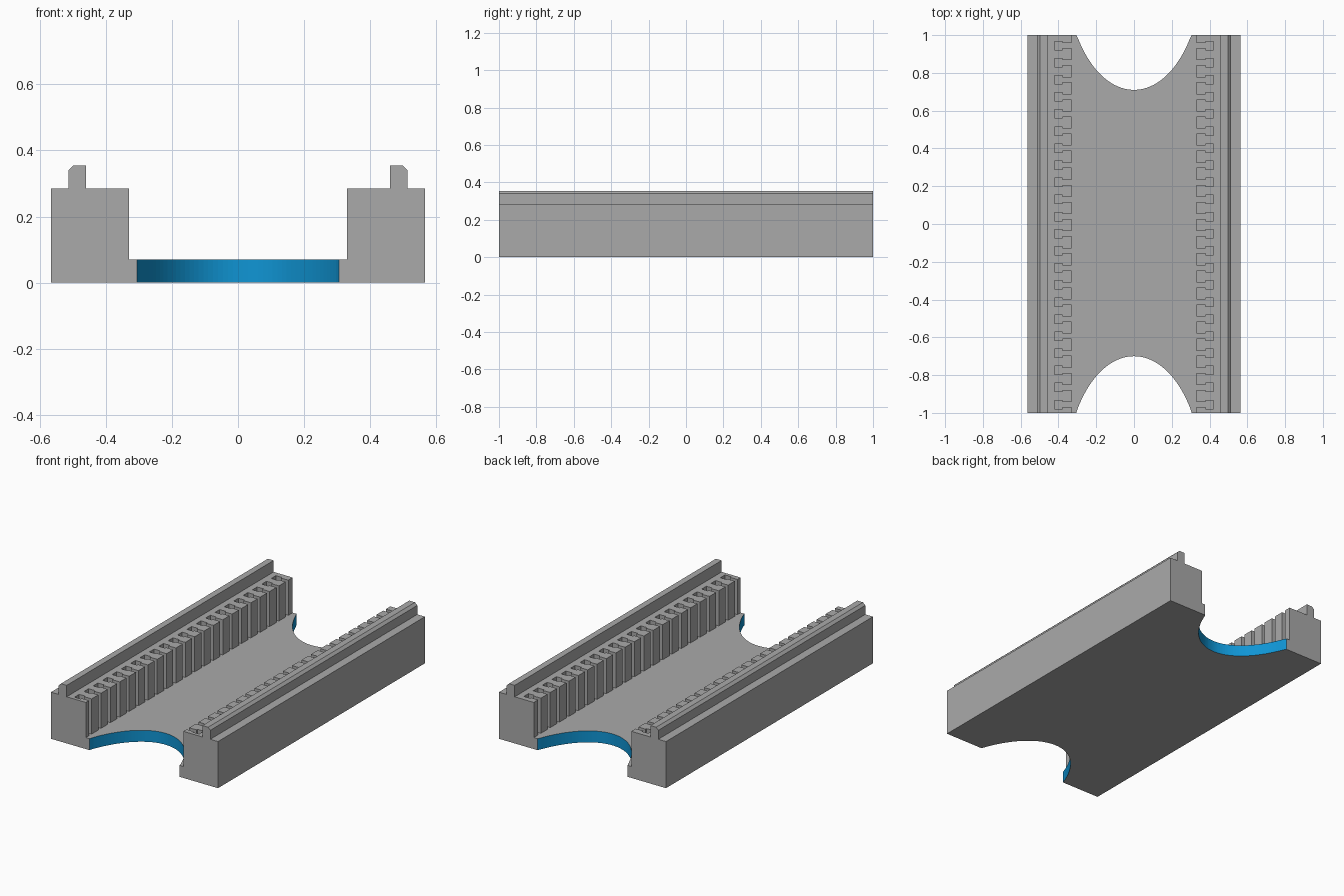
import bpy, bmesh, math

if "Cube" in bpy.data.objects:
    bpy.data.objects.remove(bpy.data.objects["Cube"])

HALF_W, WALL, FLOOR_Z, RAIL_Z, TOP_Z = 0.565, 0.33, 0.07, 0.285, 0.355


def material(name, rgb):
    m = bpy.data.materials.new(name)
    m.diffuse_color = (*rgb, 1.0)
    m.use_nodes = True
    m.node_tree.nodes["Principled BSDF"].inputs["Base Color"].default_value = m.diffuse_color
    return m


grey = material("grey plastic", (0.40, 0.40, 0.40))
blue = material("blue cut", (0.005, 0.30, 0.66))


def prism(name, outline, start, vec, bottom_cap=True):
    """Extrude a closed outline of 3D points along vec."""
    bm = bmesh.new()
    face = bm.faces.new([bm.verts.new(p) for p in outline])
    res = bmesh.ops.extrude_face_region(bm, geom=[face], use_keep_orig=True)
    moved = [v for v in res["geom"] if isinstance(v, bmesh.types.BMVert)]
    bmesh.ops.translate(bm, verts=moved, vec=vec)
    bmesh.ops.recalc_face_normals(bm, faces=bm.faces)
    if not bottom_cap:
        low = [f for f in bm.faces if f.normal.z < -0.9]
        bmesh.ops.delete(bm, geom=low, context="FACES_ONLY")
    mesh = bpy.data.meshes.new(name)
    bm.to_mesh(mesh)
    bm.free()
    ob = bpy.data.objects.new(name, mesh)
    bpy.context.collection.objects.link(ob)
    mesh.materials.append(grey)
    return ob


def end_arc(apex_y, sign, n=48):
    """Elliptical bite in one end, running from sign*x to -sign*x."""
    a, b = 0.36, 0.63
    t0 = math.acos(0.305 / a)
    cy = apex_y + sign * b
    pts = []
    for i in range(n + 1):
        t = t0 + (math.pi - 2 * t0) * i / n
        pts.append((sign * a * math.cos(t), cy - sign * b * math.sin(t), 0))
    pts[0] = (pts[0][0], sign, 0)
    pts[-1] = (pts[-1][0], sign, 0)
    return pts


# base plate with a curved bite at both ends
outline = ([(-HALF_W, -1, 0)] + end_arc(-0.70, -1) + [(HALF_W, -1, 0), (HALF_W, 1, 0)]
           + end_arc(0.71, 1) + [(-HALF_W, 1, 0)])
plate = prism("base_plate", outline, 0, (0, 0, FLOOR_Z))
plate.data.materials.append(blue)
for f in plate.data.polygons:
    if abs(f.normal.z) < 0.1 and abs(f.center.x) < 0.31:
        f.material_index = 1

# slotted side rails, each topped by a chamfered ridge
SLOTS, FIRST, PITCH = 22, -0.956, 0.0905
NECK, POCKET = 0.013, 0.0225
for side, s in (("left", -1), ("right", 1)):
    plan = [(HALF_W, 1), (HALF_W, -1), (WALL, -1)]
    for i in range(SLOTS):
        y = FIRST + i * PITCH
        plan += [(WALL, y - NECK), (0.379, y - NECK), (0.379, y - POCKET), (0.421, y - POCKET),
                 (0.421, y + POCKET), (0.379, y + POCKET), (0.379, y + NECK), (WALL, y + NECK)]
    plan.append((WALL, 1))
    prism(side + "_slotted_rail", [(s * x, y, FLOOR_Z) for x, y in plan], 0,
          (0, 0, RAIL_Z - FLOOR_Z), bottom_cap=False)

    ridge = [(0.459, RAIL_Z), (0.513, RAIL_Z), (0.513, 0.34), (0.498, TOP_Z), (0.459, TOP_Z)]
    prism(side + "_ridge", [(s * x, -1, z) for x, z in ridge], 0, (0, 2, 0), bottom_cap=False)
